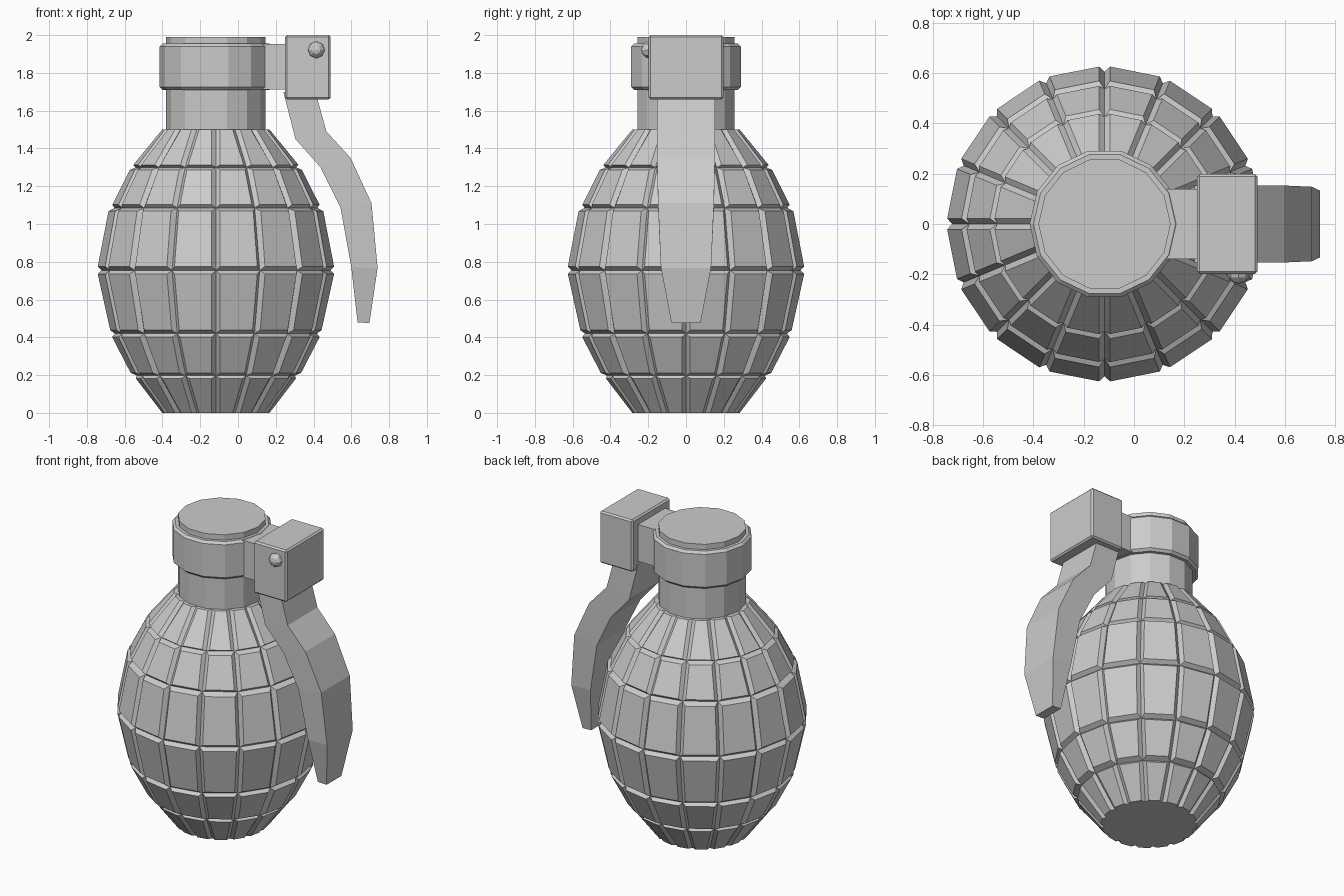
import bpy, bmesh
from math import sin, cos, pi
from mathutils import Matrix, Vector

if "Cube" in bpy.data.objects:
    bpy.data.objects.remove(bpy.data.objects["Cube"])

CX = -0.117  # axis of the body


def finish(bm, name, bevel=0.0):
    bmesh.ops.recalc_face_normals(bm, faces=bm.faces)
    mesh = bpy.data.meshes.new(name)
    bm.to_mesh(mesh)
    bm.free()
    ob = bpy.data.objects.new(name, mesh)
    bpy.context.collection.objects.link(ob)
    if bevel:
        mod = ob.modifiers.new("edge", 'BEVEL')
        mod.width, mod.segments = bevel, 1
        mod.limit_method, mod.angle_limit = 'ANGLE', 0.8
    return ob


def polar(r, a, z):
    return Vector((CX + r * cos(a), r * sin(a), z))


def cylinder(name, r, z0, z1, sides=14, bevel=0.0):
    bm = bmesh.new()
    rings = [[bm.verts.new(polar(r, 2 * pi * i / sides, z)) for i in range(sides)]
             for z in (z0, z1)]
    for ring in rings:
        bm.faces.new(ring)
    for i in range(sides):
        j = (i + 1) % sides
        bm.faces.new((rings[0][i], rings[0][j], rings[1][j], rings[1][i]))
    return finish(bm, name, bevel)


def box(name, x, y, z, bevel=0.0):
    bm = bmesh.new()
    bmesh.ops.create_cube(bm, size=1)
    for v in bm.verts:
        v.co = [lo + (c + 0.5) * (hi - lo) for c, (lo, hi) in zip(v.co, (x, y, z))]
    return finish(bm, name, bevel)


# Body: groove rings (z, r) with a raised flat panel in every cell
SEG, GAP = 16, 0.022
grooves = [(0, .265), (.197, .418), (.42, .535), (.755, .606),
           (1.085, .537), (1.3, .425), (1.5, .265)]
panels = [((0, .285), (.183, .425)), ((.212, .452), (.402, .55)),
          ((.438, .56), (.735, .626)), ((.775, .626), (1.068, .569)),
          ((1.102, .549), (1.287, .456)), ((1.313, .438), (1.5, .285))]
bm = bmesh.new()
step = 2 * pi / SEG
base = [[bm.verts.new(polar(r, i * step, z)) for i in range(SEG)] for z, r in grooves]
for row, ((z0, r0), (z1, r1)) in enumerate(panels):
    for i in range(SEG):
        j = (i + 1) % SEG
        a, b = i * step, (i + 1) * step
        low = (base[row][i], base[row][j], base[row + 1][j], base[row + 1][i])
        high = [bm.verts.new(p) for p in (
            polar(r0, a + GAP / r0, z0), polar(r0, b - GAP / r0, z0),
            polar(r1, b - GAP / r1, z1), polar(r1, a + GAP / r1, z1))]
        bm.faces.new(high)
        for k in range(4):
            m = (k + 1) % 4
            bm.faces.new((low[k], low[m], high[m], high[k]))
bm.faces.new(base[0])
bm.faces.new(base[-1])
finish(bm, "body")

# Neck with cap, collar and the bracket that carries the lever
cylinder("neck", .263, 1.48, 1.99)
cylinder("collar", .298, 1.71, 1.955, bevel=.015)
box("bracket_arm", (.0, .27), (-.14, .14), (1.712, 1.953))
box("lever_head", (.25, .49), (-.198, .198), (1.66, 2.0), bevel=.01)

# Pin head on the front of the lever head
bm = bmesh.new()
bmesh.ops.create_uvsphere(bm, u_segments=8, v_segments=6, radius=.047,
                          matrix=Matrix.Translation((.415, -.19, 1.922)) @ Matrix.Rotation(pi / 2, 4, 'X'))
finish(bm, "pin_head")

# Lever: (outer x, z), (inner x, z), half width
sections = [((.41, 1.70), (.24, 1.70), .154), ((.468, 1.49), (.304, 1.45), .154),
            ((.596, 1.35), (.437, 1.30), .153), ((.707, 1.11), (.543, 1.086), .148),
            ((.739, .768), (.60, .77), .133), ((.696, .476), (.633, .479), .077)]
bm = bmesh.new()
rings = []
for (xo, zo), (xi, zi), w in sections:
    rings.append([bm.verts.new(p) for p in
                  ((xo, -w, zo), (xo, w, zo), (xi, w, zi), (xi, -w, zi))])
for r0, r1 in zip(rings, rings[1:]):
    for k in range(4):
        m = (k + 1) % 4
        bm.faces.new((r0[k], r0[m], r1[m], r1[k]))
bm.faces.new(rings[0])
bm.faces.new(rings[-1])
finish(bm, "lever")
